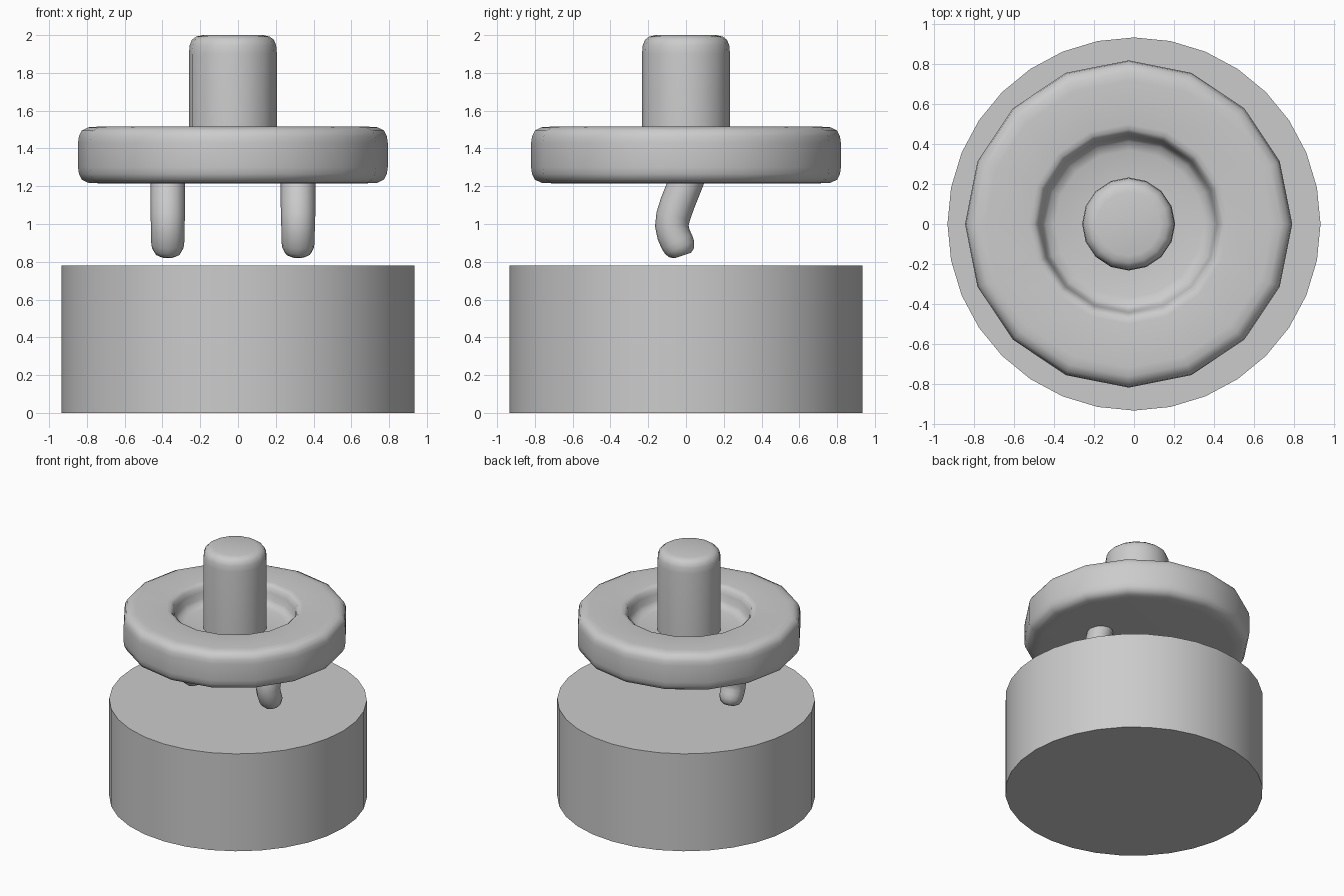
import bpy, bmesh, math

if "Cube" in bpy.data.objects:
    bpy.data.objects.remove(bpy.data.objects["Cube"])

OFF = -0.027  # the whole plunger sits slightly left of the base


def finish(bm, name, angle):
    bmesh.ops.remove_doubles(bm, verts=bm.verts, dist=1e-5)
    bmesh.ops.recalc_face_normals(bm, faces=bm.faces)
    me = bpy.data.meshes.new(name)
    bm.to_mesh(me)
    bm.free()
    ob = bpy.data.objects.new(name, me)
    bpy.context.collection.objects.link(ob)
    bpy.ops.object.select_all(action='DESELECT')
    ob.select_set(True)
    bpy.context.view_layer.objects.active = ob
    bpy.ops.object.shade_smooth_by_angle(angle=math.radians(angle))
    return ob


def skin(bm, rings):
    """Bridge successive rings of points and cap both ends."""
    loops = [[bm.verts.new(p) for p in ring] for ring in rings]
    n = len(loops[0])
    for a, b in zip(loops, loops[1:]):
        for i in range(n):
            j = (i + 1) % n
            bm.faces.new((a[i], a[j], b[j], b[i]))
    bm.faces.new(loops[0])
    bm.faces.new(loops[-1])


def lathe(name, profile, sides, x=0.0, angle=40):
    bm = bmesh.new()
    skin(bm, [[(x + r * math.cos(2 * math.pi * i / sides),
                r * math.sin(2 * math.pi * i / sides), z)
               for i in range(sides)] for r, z in profile])
    return finish(bm, name, angle)


def peg(name, x, path, sides=12):
    """Round tube following (y, z, radius) points in the side plane."""
    bm = bmesh.new()
    rings = []
    for k, (y, z, r) in enumerate(path):
        y0, z0, _ = path[max(k - 1, 0)]
        y1, z1, _ = path[min(k + 1, len(path) - 1)]
        length = math.hypot(y1 - y0, z1 - z0)
        ny, nz = -(z1 - z0) / length, (y1 - y0) / length
        rings.append([(x + r * math.cos(t), y + ny * r * math.sin(t),
                       z + nz * r * math.sin(t))
                      for t in (2 * math.pi * i / sides for i in range(sides))])
    skin(bm, rings)
    return finish(bm, name, 60)


# Base drum
lathe("base", [(0.935, 0), (0.935, 0.78)], 32)

# Rounded disc with a dished recess
lathe("disc", [
    (0.70, 1.215), (0.765, 1.218), (0.80, 1.235), (0.815, 1.265), (0.82, 1.30),
    (0.82, 1.43), (0.815, 1.465), (0.80, 1.495), (0.765, 1.512), (0.72, 1.515),
    (0.50, 1.515), (0.475, 1.51), (0.458, 1.495), (0.445, 1.46), (0.435, 1.41),
    (0.415, 1.38), (0.37, 1.367), (0.20, 1.36)], 16, OFF, 60)

# Central knob
lathe("knob", [
    (0.233, 1.35), (0.233, 1.90), (0.229, 1.945), (0.217, 1.975),
    (0.195, 1.992), (0.16, 2.0)], 16, OFF, 60)

# Two bent pegs below the disc
path = [(0.03, 1.30, 0.092), (-0.003, 1.215, 0.092), (-0.045, 1.11, 0.092),
        (-0.068, 1.04, 0.091), (-0.075, 0.99, 0.089), (-0.066, 0.945, 0.088),
        (-0.048, 0.905, 0.088), (-0.033, 0.875, 0.084), (-0.022, 0.848, 0.07),
        (-0.017, 0.833, 0.045)]
for side, label in ((-1, "left_peg"), (1, "right_peg")):
    peg(label, OFF + side * 0.345, path)
